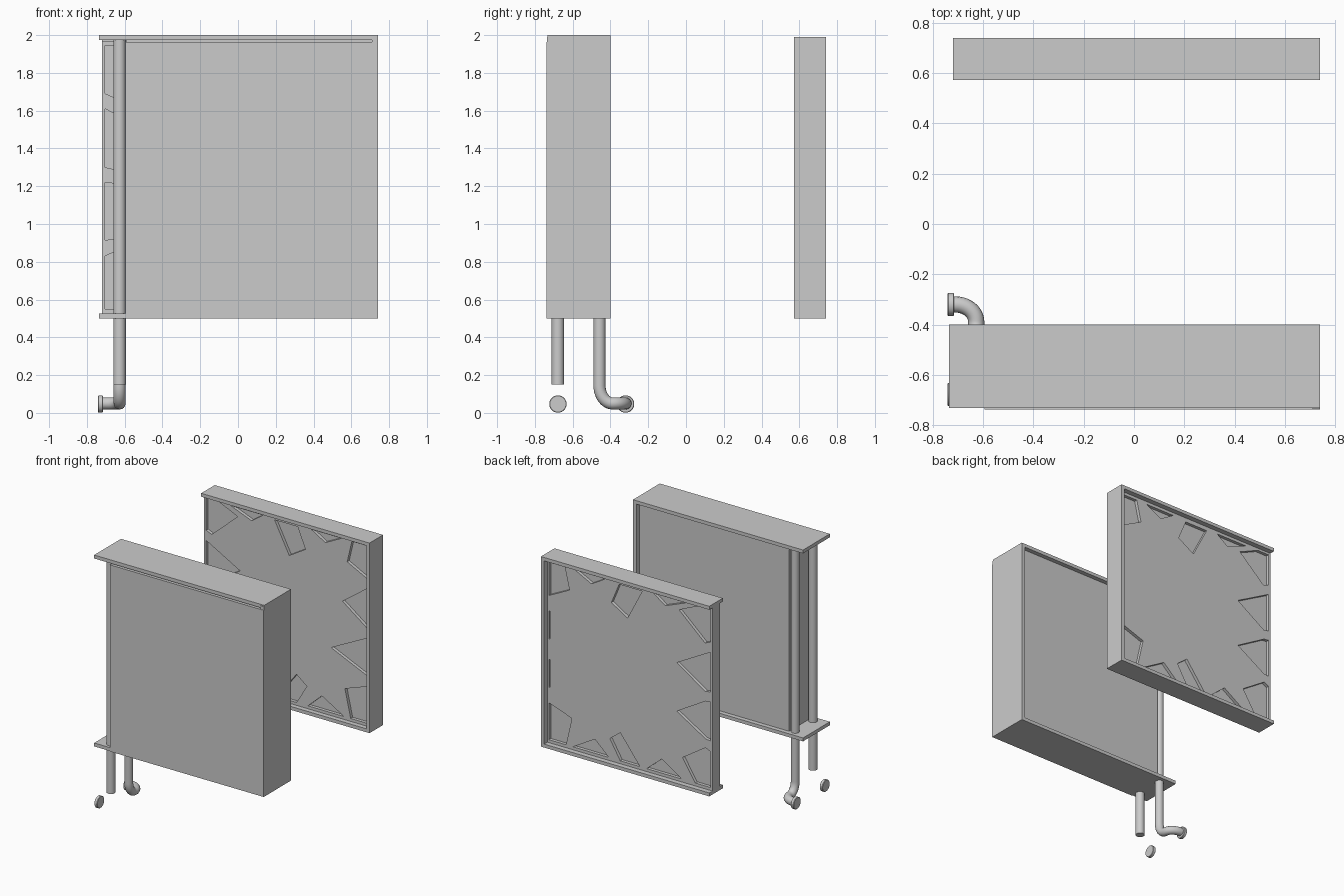
import bpy, bmesh, math

if "Cube" in bpy.data.objects:
    bpy.data.objects.remove(bpy.data.objects["Cube"])


def box(name, x0, x1, y0, y1, z0, z1):
    bpy.ops.mesh.primitive_cube_add(size=1, location=((x0+x1)/2, (y0+y1)/2, (z0+z1)/2))
    o = bpy.context.object
    o.name = name
    o.scale = (x1-x0, y1-y0, z1-z0)
    bpy.ops.object.transform_apply(location=False, rotation=False, scale=True)
    return o


def pipe(name, pts, r):
    cu = bpy.data.curves.new(name, 'CURVE')
    cu.dimensions = '3D'
    cu.bevel_depth = r
    cu.bevel_resolution = 6
    cu.use_fill_caps = True
    s = cu.splines.new('POLY')
    s.points.add(len(pts)-1)
    for p, c in zip(s.points, pts):
        p.co = (*c, 1)
    o = bpy.data.objects.new(name, cu)
    bpy.context.collection.objects.link(o)
    bpy.ops.object.select_all(action='DESELECT')
    o.select_set(True)
    bpy.context.view_layer.objects.active = o
    bpy.ops.object.convert(target='MESH')
    bpy.ops.object.shade_smooth_by_angle()


def disc(name, x, y, z, r, w):
    bpy.ops.mesh.primitive_cylinder_add(vertices=32, radius=r, depth=w,
                                        location=(x, y, z), rotation=(0, math.pi/2, 0))
    bpy.context.object.name = name
    b = bpy.context.object.modifiers.new("edge", 'BEVEL')
    b.width = 0.003
    bpy.ops.object.shade_smooth_by_angle()


# Front cabinet: slabs run past the core on the left, leaving a pipe corner
box("front_top_slab", -0.735, 0.74, -0.732, -0.40, 1.973, 2.0)
box("front_bottom_slab", -0.735, 0.74, -0.732, -0.40, 0.5, 0.527)
box("front_right_wall", 0.71, 0.74, -0.735, -0.40, 0.51, 1.99)
box("front_core", -0.59, 0.72, -0.70, -0.435, 0.515, 1.985)
box("front_sheet", -0.595, 0.74, -0.738, -0.69, 0.5, 1.963)

# Rear frame: three full-depth members around an inset panel
box("rear_top_slab", -0.72, 0.74, 0.572, 0.74, 1.963, 1.99)
box("rear_bottom_slab", -0.72, 0.74, 0.572, 0.74, 0.5, 0.527)
box("rear_right_wall", 0.712, 0.74, 0.572, 0.74, 0.51, 1.98)
panel = box("rear_panel", -0.72, 0.725, 0.61, 0.70, 0.515, 1.975)

# Angular pockets around the edge of the panel (x, z outlines)
middle = [
    [(-.49, 1.94), (-.21, 1.94), (-.31, 1.87)],
    [(-.11, 1.93), (.09, 1.93), (.157, 1.77), (.017, 1.685)],
    [(.21, 1.94), (.47, 1.94), (.33, 1.87)],
    [(-.45, .55), (-.15, .55), (-.28, .66)],
    [(-.09, .55), (.08, .55), (.17, .70), (.08, .77)],
    [(.18, .55), (.49, .55), (.30, .66)],
]
left = [
    [(-.703, 1.945), (-.60, 1.945), (-.43, 1.87), (-.655, 1.67), (-.703, 1.69)],
    [(-.703, 1.61), (-.41, 1.45), (-.66, 1.29), (-.703, 1.30)],
    [(-.703, 1.22), (-.66, 1.215), (-.41, 1.07), (-.66, .92), (-.703, .915)],
    [(-.703, .83), (-.66, .85), (-.46, .72), (-.57, .55), (-.703, .55)],
]
right = [
    [(.70, 1.94), (.56, 1.94), (.52, 1.77), (.70, 1.68)],
    [(.70, 1.61), (.48, 1.45), (.70, 1.29)],
    [(.70, 1.22), (.38, 1.06), (.70, .92)],
    [(.70, .84), (.50, .77), (.55, .55), (.70, .55)],
]
slits = [[(.70, z), (.688, z), (.688, z-.22), (.70, z-.22)] for z in (1.56, 1.18)]

bm = bmesh.new()


def prisms(outlines, y0, y1):
    for pts in outlines:
        f = bm.faces.new([bm.verts.new((x, y0, z)) for x, z in pts])
        ext = bmesh.ops.extrude_face_region(bm, geom=[f])["geom"]
        for v in ext:
            if isinstance(v, bmesh.types.BMVert):
                v.co.y = y1


prisms(middle + left + right, 0.56, 0.635)
prisms(middle + left + slits + [right[0], right[3]], 0.675, 0.76)
bmesh.ops.recalc_face_normals(bm, faces=bm.faces[:])
me = bpy.data.meshes.new("pocket_cutter")
bm.to_mesh(me)
bm.free()
cutter = bpy.data.objects.new("pocket_cutter", me)
bpy.context.collection.objects.link(cutter)
mod = panel.modifiers.new("pockets", 'BOOLEAN')
mod.object = cutter
mod.operation = 'DIFFERENCE'
mod.solver = 'EXACT'
bpy.context.view_layer.objects.active = panel
bpy.ops.object.modifier_apply(modifier="pockets")
bpy.data.objects.remove(cutter, do_unlink=True)

# Pipes in the open corner; the rear one bends back, then left
px, zc, n = -0.627, 0.05, 10
pipe("front_pipe", [(px, -0.678, 1.975), (px, -0.678, 0.15)], 0.033)
path = [(px, -0.458, 1.975)]
for i in range(n+1):
    a = i/n*math.pi/2
    path.append((px, -0.458+0.07*(1-math.cos(a)), zc+0.095*(1-math.sin(a))))
for i in range(1, n+1):
    a = i/n*math.pi/2
    path.append((px-0.083*(1-math.cos(a)), -0.388+0.068*math.sin(a), zc))
path.append((-0.725, -0.32, zc))
pipe("rear_pipe", path, 0.032)

# End flanges
disc("front_flange", -0.728, -0.678, 0.047, 0.046, 0.025)
disc("rear_flange", -0.728, -0.32, 0.047, 0.046, 0.025)
